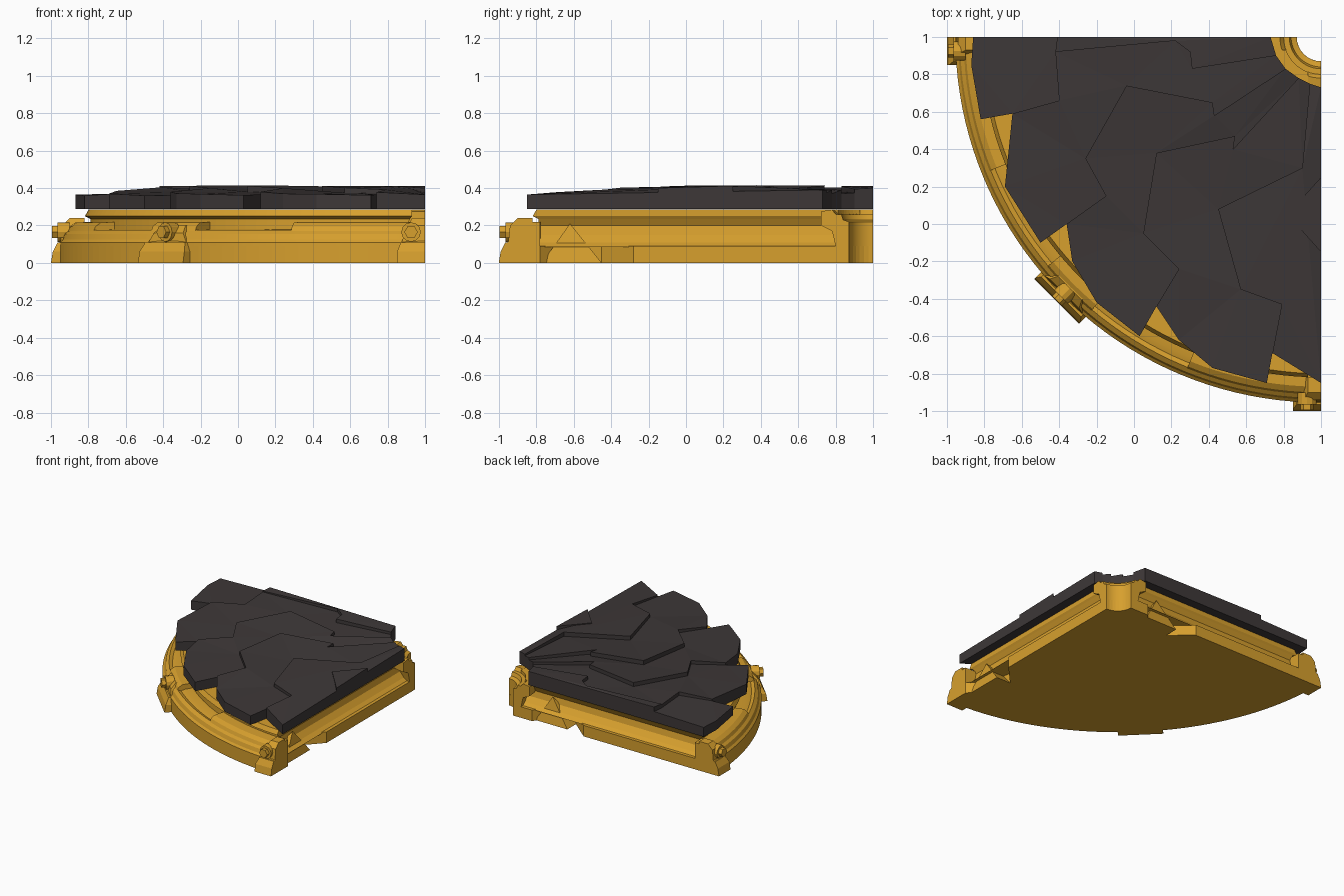
import bpy, bmesh, math
from math import sin, cos, asin, radians, pi


def material(name, rgb):
    m = bpy.data.materials.new(name)
    m.diffuse_color = (*rgb, 1)
    return m


GOLD = material("gold", (0.68, 0.35, 0.027))
ROCK = material("dark_rock", (0.047, 0.039, 0.039))


def build(name, verts, faces, mat, smooth=False, triangulate=False):
    bm = bmesh.new()
    vs = [bm.verts.new(v) for v in verts]
    for f in faces:
        bm.faces.new([vs[i] for i in f])
    bm.normal_update()
    if triangulate:
        bmesh.ops.triangulate(bm, faces=bm.faces[:])
    bmesh.ops.recalc_face_normals(bm, faces=bm.faces[:])
    me = bpy.data.meshes.new(name)
    bm.to_mesh(me)
    bm.free()
    me.materials.append(mat)
    ob = bpy.data.objects.new(name, me)
    bpy.context.collection.objects.link(ob)
    if smooth:
        bpy.ops.object.select_all(action='DESELECT')
        ob.select_set(True)
        bpy.context.view_layer.objects.active = ob
        bpy.ops.object.shade_smooth_by_angle(angle=radians(25))
    return ob


def loft(name, rings, mat=GOLD, **kw):
    """Skin equal-length rings of 3D points and cap both ends."""
    n = len(rings[0])
    faces = [list(range(n)), [(len(rings) - 1) * n + i for i in range(n)]]
    for k in range(len(rings) - 1):
        for i in range(n):
            j = (i + 1) % n
            faces.append([k * n + i, k * n + j, (k + 1) * n + j, (k + 1) * n + i])
    return build(name, [p for r in rings for p in r], faces, mat, **kw)


def polar(r, a, t=0.0, z=0.0):
    """Point at radius r, angle a about the corner (1, 1); t is a tangential shift."""
    return (1 - r * cos(a) + t * sin(a), 1 - r * sin(a) - t * cos(a), z)


def arc(r, a0, a1, n, z=0.0):
    return [polar(r, a0 + (a1 - a0) * i / n, 0, z) for i in range(n + 1)]


def sweep(name, profile, a0, a1, n=40):
    """Revolve a closed (r, z) profile about the corner, angles in degrees."""
    a0, a1 = radians(a0), radians(a1)
    return loft(name, [[polar(r, a0 + (a1 - a0) * k / n, 0, z) for r, z in profile]
                       for k in range(n + 1)], smooth=True)


def fan(r_in, r_out, inset, z):
    """Quarter-fan outline with its straight sides pulled in by inset."""
    bo, bi = asin(inset / r_out), asin(inset / r_in)
    return arc(r_out, bo, pi / 2 - bo, 40, z) + arc(r_in, pi / 2 - bi, bi, 8, z)


def block(name, a, layers):
    """Block from (z, r0, r1, t0, t1) layers at angle a."""
    a = radians(a)
    return loft(name, [[polar(r0, a, t0, z), polar(r1, a, t0, z),
                        polar(r1, a, t1, z), polar(r0, a, t1, z)]
                       for z, r0, r1, t0, t1 in layers])


# Base slab, with one wedge notch in each straight side
def slab(z):
    pts = arc(1.955, 0, pi / 2, 40, z)
    pts += [(1, -0.78, z), (0.86, -0.62, z), (0.84, -0.45, z), (1, -0.28, z)]
    pts += arc(0.13, pi / 2, 0, 8, z)
    pts += [(0.70, 1, z), (0.60, 0.86, z), (0.42, 0.84, z), (0.23, 1, z)]
    return pts


loft("base_slab", [slab(0), slab(0.09)])

# Body with hollowed side walls and an overhanging top rim
loft("inner_body", [fan(0.2, r, d, z) for r, d, z in
                    ((1.79, 0.02, 0.085), (1.79, 0.055, 0.11), (1.79, 0.09, 0.15),
                     (1.79, 0.10, 0.20), (1.79, 0.08, 0.235), (1.82, 0.07, 0.25),
                     (1.80, 0.07, 0.285))])

# Curved outer rim and the raised stretches on it
sweep("outer_rim", [(1.78, 0.085), (1.955, 0.085), (1.955, 0.11), (1.94, 0.125), (1.93, 0.155),
                    (1.905, 0.175), (1.88, 0.165), (1.85, 0.175), (1.78, 0.18)], 0, 90)
for i, (a0, a1) in enumerate(((0, 22), (40, 50), (68, 90))):
    sweep(f"raised_rim_{i}", [(1.78, 0.15), (1.92, 0.15), (1.90, 0.195), (1.87, 0.215), (1.78, 0.22)],
          a0, a1, 12)

# Hub ring in the corner
sweep("hub_ring", [(0.13, 0.085), (0.20, 0.085), (0.21, 0.13), (0.22, 0.17), (0.28, 0.20),
                   (0.28, 0.275), (0.22, 0.285), (0.20, 0.26), (0.17, 0.26), (0.16, 0.23),
                   (0.13, 0.22)], 0, 90, 16)

# Rim clamps: halves at the two ends, a whole one in the middle
for i, (a, t0, t1) in enumerate(((0, 0, 0.15), (45, -0.17, 0.17), (90, -0.15, 0))):
    c0, c1 = (0.02 if t0 else 0), (0.02 if t1 else 0)
    top = 0.2 if i == 1 else 0.24
    block(f"clamp_foot_{i}", a, [(0, 1.8, 2.0, t0, t1), (0.06, 1.8, 1.99, t0, t1),
                                 (0.11, 1.8, 1.965, t0 + c0, t1 - c1)])
    block(f"clamp_top_{i}", a, [(0.10, 1.82, 1.95, t0 + c0, t1 - c1),
                                (top - 0.04, 1.82, 1.94, t0 + 3 * c0, t1 - 3 * c1),
                                (top, 1.82, 1.90, t0 + 4 * c0, t1 - 4 * c1)])
    tc = 0.5 * (t0 + t1)
    for part, rad, r0, r1, n in (("flange", 0.052, 1.90, 1.965, 12), ("bolt", 0.036, 1.95, 1.995, 6)):
        loft(f"clamp_{part}_{i}",
             [[polar(r, radians(a), tc + rad * cos(2 * pi * k / n), 0.165 + rad * sin(2 * pi * k / n))
               for k in range(n)] for r in (r0, r1)])

# Gabled filler inside each notch
GABLE = [(0, 1, 2), (1, 3, 2), (3, 4, 2), (4, 0, 2), (0, 4, 3, 1)]
build("side_gable", [(0.97, -0.77, 0), (0.97, -0.45, 0), (0.93, -0.62, 0.21), (0.80, -0.45, 0),
                     (0.80, -0.77, 0)], GABLE, GOLD)
build("back_gable", [(0.69, 0.97, 0), (0.40, 0.97, 0), (0.56, 0.93, 0.21), (0.40, 0.80, 0),
                     (0.69, 0.80, 0)], GABLE, GOLD)


# Overlapping rock plates, each (x, y, top height) on a flat underside
def plate(name, pts):
    bottom = [(x, y, 0.288) for x, y, z in pts]
    return loft(name, [bottom, pts], ROCK, triangulate=True)


plate("rock_plate_left", [
    (-0.86, 1, 0.365), (-0.87, 0.85, 0.365), (-0.82, 0.56, 0.36), (-0.65, 0.59, 0.37),
    (-0.40, 0.66, 0.375), (-0.42, 0.92, 0.375), (-0.41, 1, 0.375)])
plate("rock_plate_back", [
    (-0.41, 1, 0.412), (-0.42, 0.92, 0.41), (0.22, 0.98, 0.412), (0.30, 0.92, 0.41),
    (0.31, 0.83, 0.41), (0.76, 0.90, 0.395), (0.73, 1, 0.40)])
plate("rock_plate_second", [
    (-0.40, 0.66, 0.405), (-0.42, 0.92, 0.402), (0.22, 0.98, 0.385), (0.30, 0.92, 0.385),
    (0.31, 0.83, 0.38), (0.76, 0.90, 0.375), (0.81, 0.83, 0.37), (0.43, 0.58, 0.37),
    (0.42, 0.65, 0.375), (-0.04, 0.74, 0.382), (-0.26, 0.35, 0.38), (-0.15, 0.15, 0.37),
    (-0.36, 0, 0.362), (-0.50, -0.10, 0.36), (-0.69, 0.20, 0.37), (-0.65, 0.59, 0.385)])
plate("rock_plate_third", [
    (-0.04, 0.74, 0.415), (-0.26, 0.35, 0.412), (-0.15, 0.15, 0.40), (-0.36, 0, 0.38),
    (-0.33, -0.20, 0.372), (-0.20, -0.42, 0.368), (0.03, -0.60, 0.362), (0.12, -0.44, 0.366),
    (0.24, -0.24, 0.373), (0.05, -0.05, 0.38), (0.12, 0.38, 0.38), (0.54, 0.47, 0.375),
    (0.53, 0.40, 0.37), (0.88, 0.78, 0.37), (0.81, 0.83, 0.39), (0.43, 0.58, 0.40),
    (0.42, 0.65, 0.405)])
plate("rock_plate_fourth", [
    (0.12, -0.44, 0.38), (0.24, -0.24, 0.40), (0.05, -0.05, 0.412), (0.12, 0.38, 0.415),
    (0.54, 0.47, 0.408), (0.53, 0.40, 0.403), (0.88, 0.78, 0.39), (0.94, 0.75, 0.375),
    (0.90, 0.30, 0.375), (0.45, 0.08, 0.38), (0.57, -0.35, 0.375), (0.79, -0.43, 0.37),
    (0.74, -0.69, 0.366), (0.71, -0.85, 0.362), (0.42, -0.77, 0.368), (0.24, -0.62, 0.37)])
plate("rock_plate_right", [
    (0.45, 0.08, 0.412), (0.57, -0.35, 0.402), (0.79, -0.43, 0.392), (0.74, -0.69, 0.378),
    (1, -0.85, 0.365), (1, 0.73, 0.39), (0.94, 0.75, 0.39), (0.90, 0.30, 0.41)])
plate("rock_plate_chip", [(0.82, 0.05, 0.412), (1, -0.15, 0.40), (1, 0.25, 0.412)])
